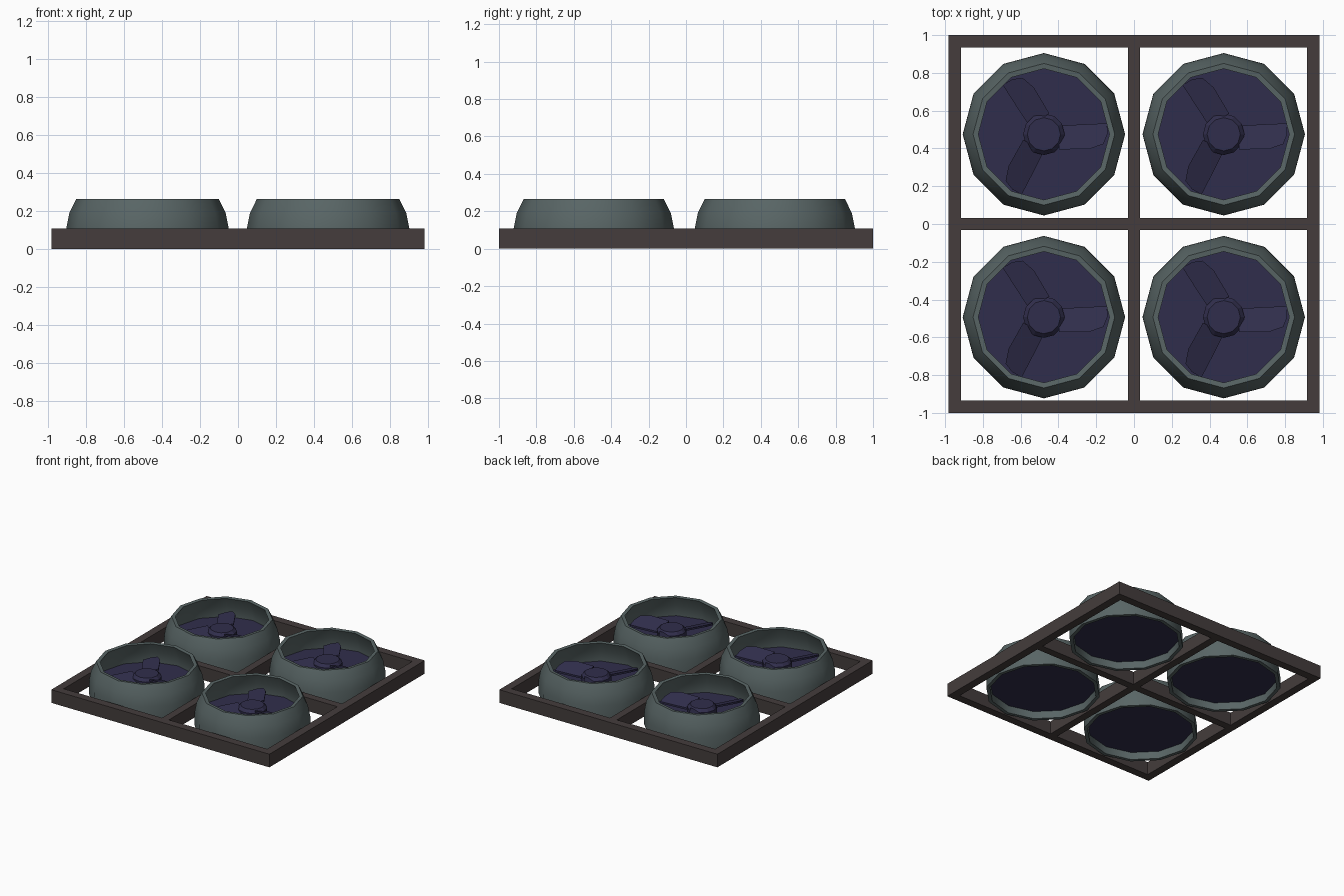
import bpy, bmesh, math
from mathutils import Matrix, Vector

if "Cube" in bpy.data.objects:
    bpy.data.objects.remove(bpy.data.objects["Cube"])


def material(name, rgb):
    m = bpy.data.materials.new(name)
    m.diffuse_color = (*rgb, 1)
    m.use_nodes = True
    m.node_tree.nodes["Principled BSDF"].inputs["Base Color"].default_value = m.diffuse_color
    return m


GREY = material("grey green", (0.098, 0.130, 0.130))
BROWN = material("dark brown", (0.058, 0.046, 0.045))
PURPLE = material("dark purple", (0.030, 0.027, 0.072))


def make(name, bm, mat, smooth=False):
    bmesh.ops.recalc_face_normals(bm, faces=bm.faces)
    me = bpy.data.meshes.new(name)
    bm.to_mesh(me)
    bm.free()
    me.materials.append(mat)
    ob = bpy.data.objects.new(name, me)
    bpy.context.collection.objects.link(ob)
    if smooth:
        bpy.ops.object.select_all(action='DESELECT')
        ob.select_set(True)
        bpy.context.view_layer.objects.active = ob
        bpy.ops.object.shade_smooth_by_angle(angle=math.radians(35))
    return ob


def box(name, x0, x1, y0, y1, z0, z1, mat):
    bm = bmesh.new()
    bmesh.ops.create_cube(bm, size=1)
    for v in bm.verts:
        v.co = Vector(((x0 + x1) / 2 + v.co.x * (x1 - x0),
                       (y0 + y1) / 2 + v.co.y * (y1 - y0),
                       (z0 + z1) / 2 + v.co.z * (z1 - z0)))
    return make(name, bm, mat)


def lathe(name, profile, centre, mat, closed=False, smooth=False, n=12):
    """Turn an (r, z) profile around a vertical axis; open profiles get caps."""
    bm = bmesh.new()
    rings = [[bm.verts.new((centre[0] + r * math.cos(2 * math.pi * i / n),
                            centre[1] + r * math.sin(2 * math.pi * i / n), z))
              for i in range(n)] for r, z in profile]
    pairs = list(zip(rings, rings[1:]))
    if closed:
        pairs.append((rings[-1], rings[0]))
    else:
        bm.faces.new(rings[0])
        bm.faces.new(rings[-1])
    for a, b in pairs:
        for i in range(n):
            j = (i + 1) % n
            bm.faces.new((a[i], a[j], b[j], b[i]))
    return make(name, bm, mat, smooth)


# blade outline, seen from above, pointing along +x
BLADE = [(0.08, 0.045), (0.20, 0.052), (0.335, 0.058), (0.336, 0.0),
         (0.315, -0.052), (0.24, -0.078), (0.08, -0.080)]


def blade(name, centre, angle):
    bm = bmesh.new()
    slope = -math.tan(math.radians(20))      # clockwise edge is higher
    top = [bm.verts.new((x, y, 0.155 + slope * y)) for x, y in BLADE]
    low = [bm.verts.new((x, y, 0.140 + slope * y)) for x, y in BLADE]
    bm.faces.new(top)
    bm.faces.new(low[::-1])
    for i in range(len(top)):
        j = (i + 1) % len(top)
        bm.faces.new((top[i], low[i], low[j], top[j]))
    bm.transform(Matrix.Translation((*centre, 0)) @ Matrix.Rotation(angle, 4, 'Z'))
    return make(name, bm, PURPLE)


# square frame with a cross in the middle
X, Y, T, H, M = 0.983, 1.0, 0.066, 0.107, 0.031
for s, n in ((-1, "front"), (1, "back")):
    box(f"{n}_rail", -X, X, *sorted((s * Y, s * (Y - T))), 0, H, BROWN)
for s, n in ((-1, "left"), (1, "right")):
    box(f"{n}_rail", *sorted((s * X, s * (X - T))), -Y + T, Y - T, 0, H, BROWN)
box("cross_rail_long", -M, M, -Y + T, Y - T, 0, H, BROWN)
for s, n in ((-1, "left"), (1, "right")):
    box(f"cross_rail_{n}", *sorted((s * M, s * (X - T))), -M, M, 0, H, BROWN)

# four fans: tapered shroud, floor disc, hub and three blades
SHROUD = [(0.43, 0.0), (0.429, 0.105), (0.412, 0.19), (0.375, 0.265),
          (0.347, 0.262), (0.384, 0.18), (0.400, 0.10), (0.402, 0.0)]
for k, c in enumerate([(-0.477, 0.475), (0.475, 0.475),
                       (-0.477, -0.493), (0.475, -0.493)]):
    lathe(f"fan_shroud_{k}", SHROUD, c, GREY, closed=True, smooth=True)
    lathe(f"fan_floor_{k}", [(0.402, 0.06), (0.402, 0.09)], c, PURPLE)
    lathe(f"fan_hub_{k}", [(0.11, 0.085), (0.11, 0.16), (0.088, 0.183)], c, PURPLE)
    for b in range(3):
        blade(f"fan_blade_{k}_{b}", c, b * 2 * math.pi / 3)
